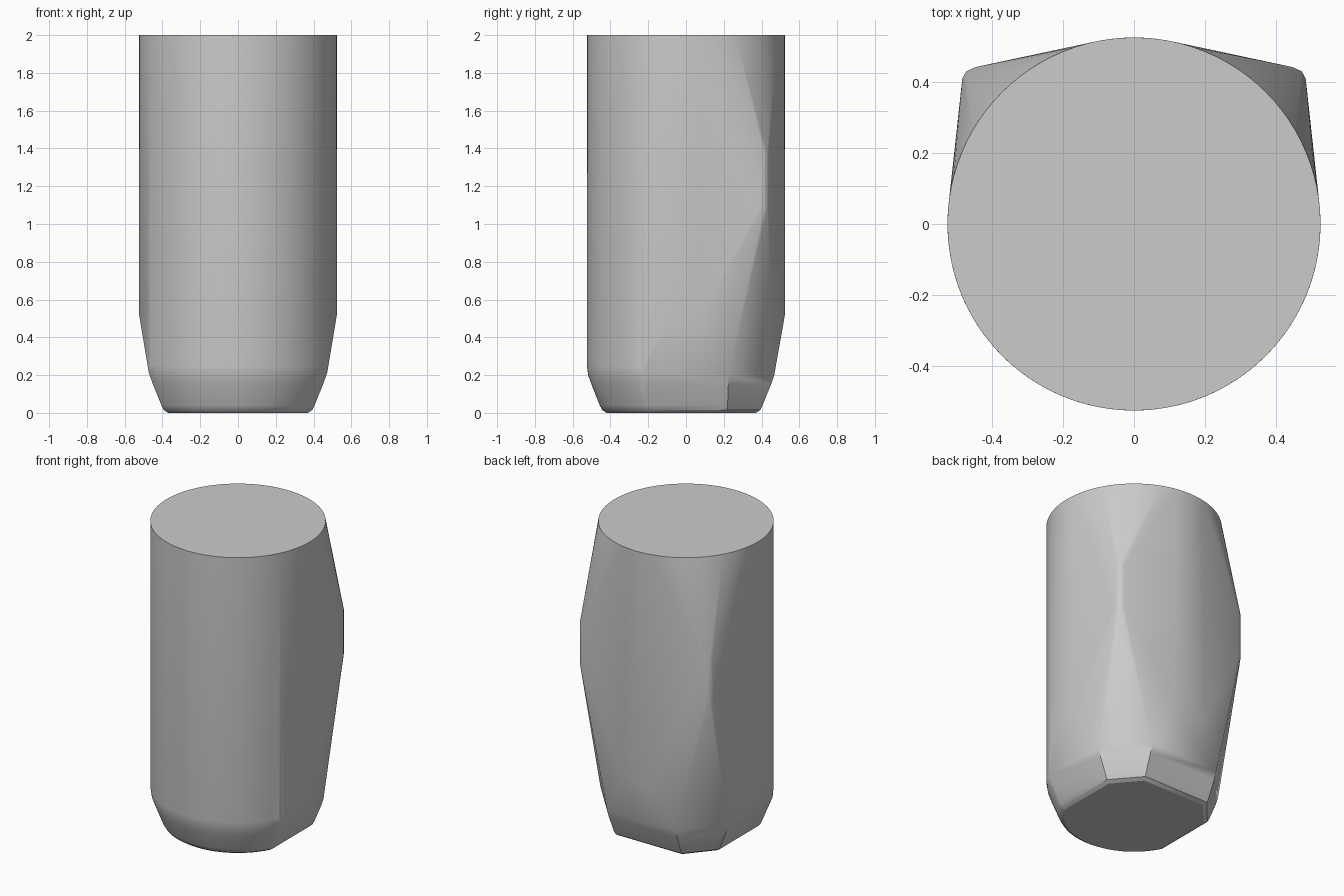
import bpy, bmesh, math

cube = bpy.data.objects.get("Cube")
if cube:
    bpy.data.objects.remove(cube, do_unlink=True)

R = 0.525          # main radius
points = set()


def add(x, y, z):
    """Add a point and its mirror across x = 0."""
    points.add((round(x, 5), round(y, 5), round(z, 5)))
    points.add((round(-x, 5), round(y, 5), round(z, 5)))


# round top rim
for i in range(96):
    a = math.tau * i / 96
    add(R * math.cos(a), R * math.sin(a), 2.0)

# rounded rear corner ridges, widest in the middle of the height
for z in (1.08, 1.38):
    for x, y in ((0.486, 0.385), (0.483, 0.41), (0.472, 0.43), (0.445, 0.442)):
        add(x, y, z)

# curved upper edges of the flats on the sides and back
for deg in range(-26, 13, 2):
    a = math.radians(deg)
    z = 0.2 + 6 * (R * math.cos(a) - 0.47)
    add(R * math.cos(a), R * math.sin(a), z)
    if abs(deg) <= 12:
        add(R * math.sin(a), R * math.cos(a), z)

# tapered base: height, front radius, distance of the flats, corner cut
levels = [(0.25, 0.525, 0.478, None), (0.2, 0.518, 0.467, 0.225),
          (0.15, 0.5, 0.45, 0.224), (0.04, 0.457, 0.405, 0.22),
          (0.015, 0.443, 0.393, 0.215), (0.0, 0.42, 0.37, 0.205)]
for z, r, flat, cut in levels:
    start = math.acos(flat / r)
    for i in range(25):
        a = -start - (math.pi / 2 - start) * i / 24
        add(r * math.cos(a), r * math.sin(a), z)
    if cut:
        add(flat, cut, z)
        add(cut + 0.025, flat, z)

# wrap a convex skin around the sections
bm = bmesh.new()
for p in points:
    bm.verts.new(p)
result = bmesh.ops.convex_hull(bm, input=bm.verts)
unused = {g for g in result["geom_interior"] + result["geom_unused"]
          if isinstance(g, bmesh.types.BMVert)}
bmesh.ops.delete(bm, geom=list(unused), context="VERTS")
bmesh.ops.dissolve_limit(bm, angle_limit=math.radians(0.4),
                         verts=bm.verts, edges=bm.edges)
bmesh.ops.recalc_face_normals(bm, faces=bm.faces)
mesh = bpy.data.meshes.new("faceted_body")
bm.to_mesh(mesh)
bm.free()

body = bpy.data.objects.new("faceted_body", mesh)
bpy.context.collection.objects.link(body)

# plain grey material
grey = bpy.data.materials.new("light_grey")
grey.use_nodes = True
colour = (0.6, 0.6, 0.6, 1.0)
grey.diffuse_color = colour
grey.node_tree.nodes["Principled BSDF"].inputs["Base Color"].default_value = colour
mesh.materials.append(grey)

# smooth sides with sharp rims
bpy.ops.object.select_all(action="DESELECT")
body.select_set(True)
bpy.context.view_layer.objects.active = body
bpy.ops.object.shade_smooth_by_angle(angle=math.radians(30))
